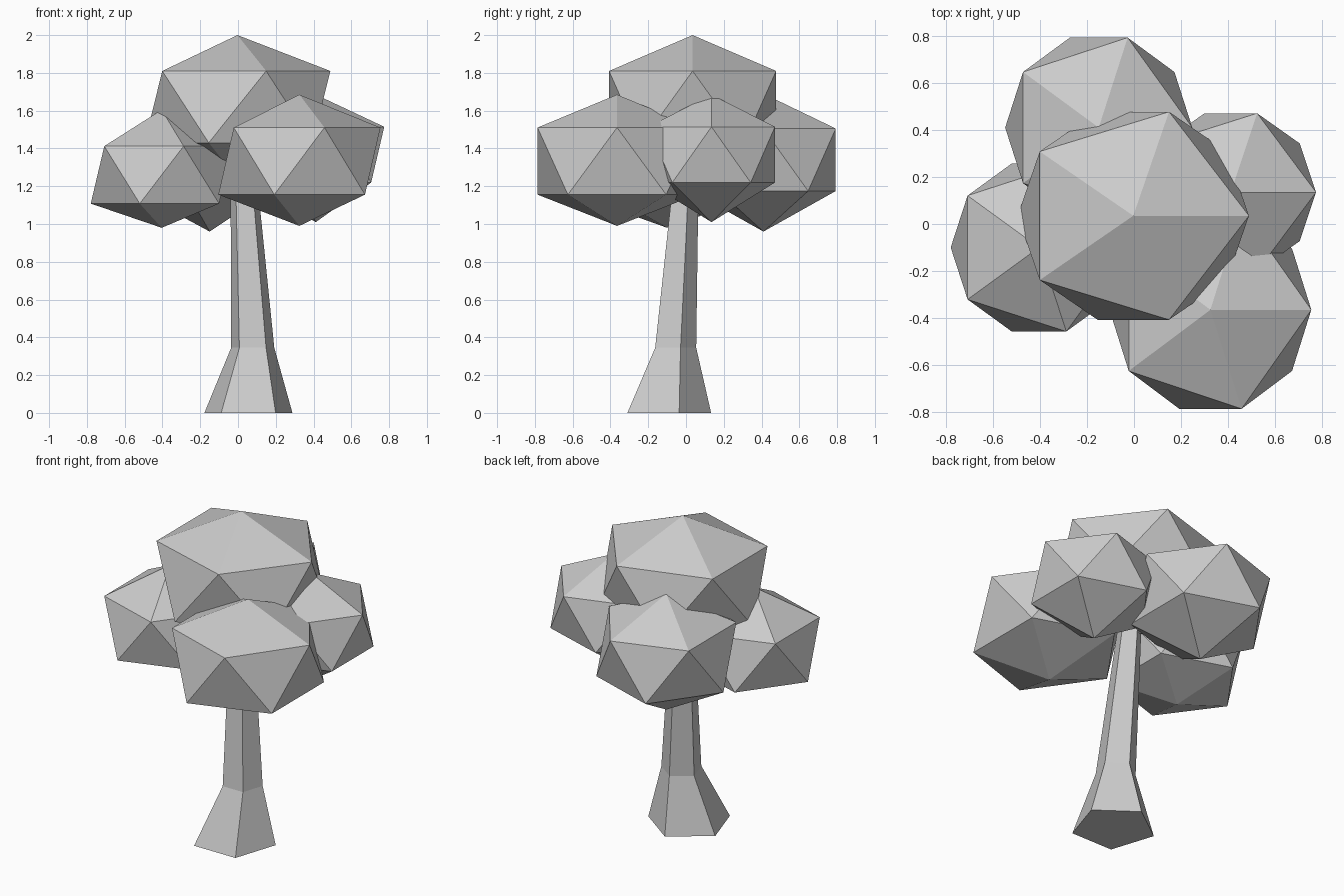
import bpy, bmesh
from math import sin, cos, radians

if "Cube" in bpy.data.objects:
    bpy.data.objects.remove(bpy.data.objects["Cube"])


def add_object(name, bm):
    bmesh.ops.recalc_face_normals(bm, faces=bm.faces)
    mesh = bpy.data.meshes.new(name)
    bm.to_mesh(mesh)
    bm.free()
    obj = bpy.data.objects.new(name, mesh)
    bpy.context.collection.objects.link(obj)
    return obj


def foliage(name, centre, radii, top, bottom):
    """Squashed icosahedron with its upper and lower tips set to given heights."""
    bm = bmesh.new()
    bmesh.ops.create_icosphere(bm, subdivisions=1, radius=1)
    for v in bm.verts:
        tip = abs(v.co.z) > 0.9
        up = v.co.z > 0
        v.co = [c + r * k for c, r, k in zip(centre, radii, v.co)]
        if tip:
            v.co.z = top if up else bottom
    return add_object(name, bm)


def trunk(sections):
    """Five-sided trunk lofted through (x, y, z, radius) sections."""
    bm = bmesh.new()
    rings = []
    for x, y, z, r in sections:
        angles = [radians(90 + 72 * i) for i in range(5)]
        rings.append([bm.verts.new((x + r * cos(a), y + r * sin(a), z)) for a in angles])
    for low, high in zip(rings, rings[1:]):
        for i in range(5):
            j = (i + 1) % 5
            bm.faces.new((low[i], low[j], high[j], high[i]))
    bm.faces.new(rings[0])
    bm.faces.new(rings[-1])
    return add_object("trunk", bm)


# Flared, slightly leaning trunk
trunk([(0.055, -0.112, 0, 0.245),
       (0.078, -0.066, 0.345, 0.12),
       (0.025, 0.0, 1.35, 0.068)])

# Five leaf clumps
foliage("foliage_top", (-0.003, 0.035, 1.62), (0.55, 0.52, 0.425), 2.0, 1.24)
foliage("foliage_front", (0.325, -0.365, 1.333), (0.48, 0.495, 0.397), 1.685, 0.99)
foliage("foliage_right", (0.412, 0.135, 1.367), (0.405, 0.395, 0.33), 1.685, 1.01)
foliage("foliage_left", (-0.404, -0.10, 1.26), (0.42, 0.42, 0.34), 1.605, 0.98)
foliage("foliage_back", (-0.15, 0.41, 1.34), (0.445, 0.45, 0.37), 1.69, 0.96)
